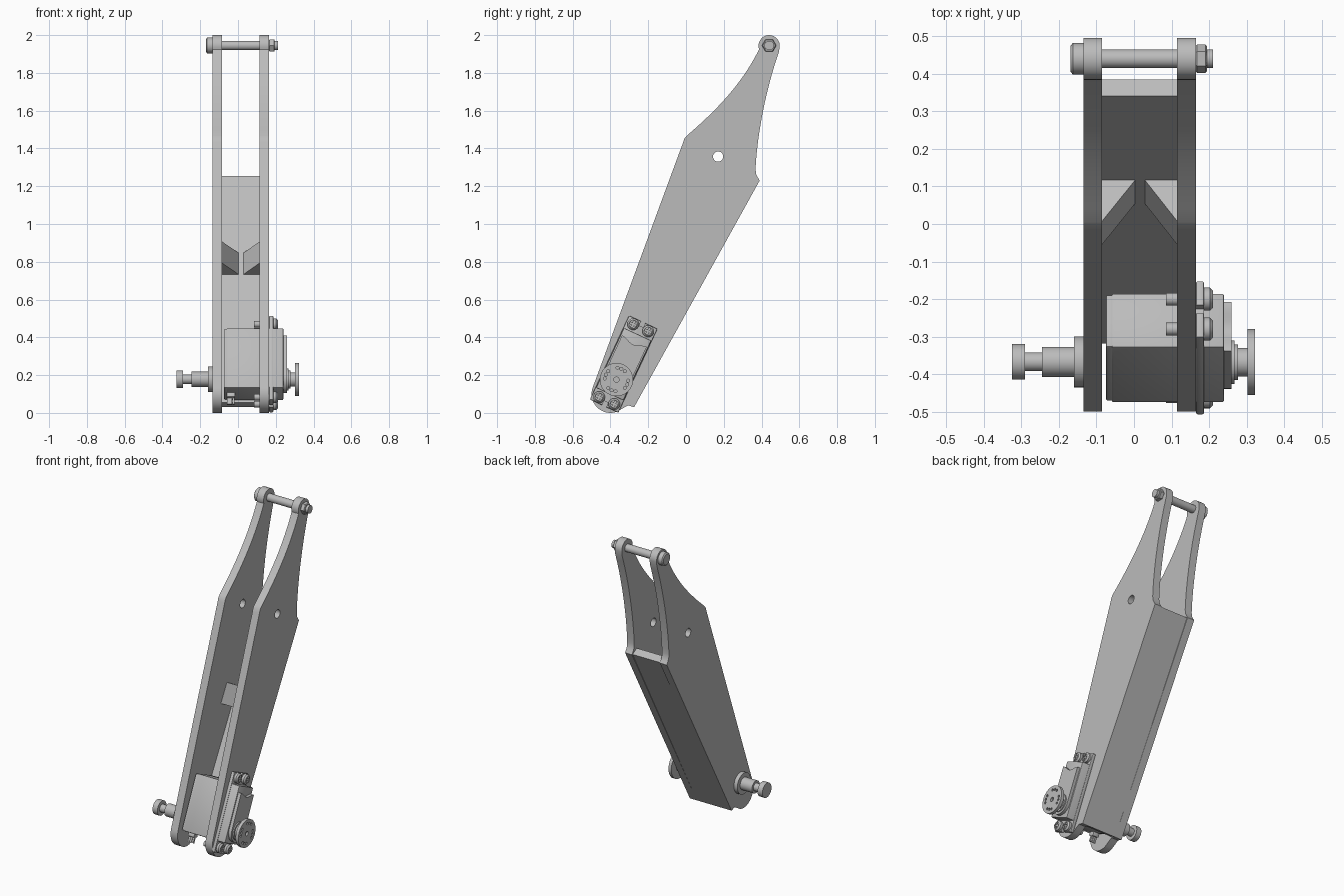
import bpy, bmesh
from math import sin, cos, pi, radians
from mathutils import Matrix, Vector
from mathutils.geometry import interpolate_bezier

if "Cube" in bpy.data.objects:
    bpy.data.objects.remove(bpy.data.objects["Cube"])

gray = bpy.data.materials.new("light gray")
gray.use_nodes = True
gray.diffuse_color = (0.5, 0.5, 0.5, 1)
gray.node_tree.nodes["Principled BSDF"].inputs["Base Color"].default_value = (0.5, 0.5, 0.5, 1)
parts = []


def frame(y, z, tilt):
    return Matrix.Translation((0, y, z)) @ Matrix.Rotation(radians(tilt), 4, 'X')


WORLD = Matrix()
WALL = frame(-0.275, 0.03, -28.8)
SERVO = frame(-0.33, 0.258, -25)
AXLE_Z = -0.09
PLATES = ((-0.135, -0.085), (0.115, 0.165))


def finish(name, bm, mat):
    bmesh.ops.recalc_face_normals(bm, faces=bm.faces)
    bm.transform(mat)
    mesh = bpy.data.meshes.new(name)
    bm.to_mesh(mesh)
    bm.free()
    mesh.materials.append(gray)
    ob = bpy.data.objects.new(name, mesh)
    bpy.context.collection.objects.link(ob)
    parts.append(ob)
    return ob


def add_prism(bm, pts, x0, x1):
    """Extrude a (y, z) outline along x."""
    face = bm.faces.new([bm.verts.new((x0, y, z)) for y, z in pts])
    out = bmesh.ops.extrude_face_region(bm, geom=[face])["geom"]
    bmesh.ops.translate(bm, vec=(x1 - x0, 0, 0),
                        verts=[v for v in out if isinstance(v, bmesh.types.BMVert)])


def prism(name, pts, x0, x1, mat=WORLD, bevel=0):
    bm = bmesh.new()
    add_prism(bm, pts, x0, x1)
    if bevel:
        bmesh.ops.bevel(bm, geom=bm.edges[:], offset=bevel, segments=2, profile=0.5, affect='EDGES')
    return finish(name, bm, mat)


def rect(y0, y1, z0, z1):
    return [(y0, z0), (y1, z0), (y1, z1), (y0, z1)]


def arc(y, z, r, a0, a1, n):
    angles = [radians(a0 + (a1 - a0) * i / n) for i in range(n + 1)]
    return [(y + r * cos(a), z + r * sin(a)) for a in angles]


def circle(y, z, r, n=32):
    return arc(y, z, r, 0, 360 - 360 / n, n - 1)


def curve(*pts):
    return [(p.x, p.y) for p in interpolate_bezier(*[Vector(p) for p in pts], 16)]


def turned(name, rings, y, z, mat=WORLD, n=40):
    """Lathe a list of (x, radius) around an x-parallel axis."""
    bm = bmesh.new()
    loops = [[bm.verts.new((x, py, pz)) for py, pz in circle(y, z, r, n)] for x, r in rings]
    for a, b in zip(loops, loops[1:]):
        for i in range(n):
            j = (i + 1) % n
            bm.faces.new((a[i], a[j], b[j], b[i]))
    bm.faces.new(loops[0])
    bm.faces.new(loops[-1])
    return finish(name, bm, mat)


def cut(ob, outlines, x0, x1, mat=WORLD):
    bm = bmesh.new()
    for pts in outlines:
        add_prism(bm, pts, x0, x1)
    cutter = finish("cutter", bm, mat)
    parts.remove(cutter)
    cutter.hide_render = True
    mod = ob.modifiers.new("holes", 'BOOLEAN')
    mod.operation, mod.solver, mod.object = 'DIFFERENCE', 'EXACT', cutter
    bpy.context.view_layer.objects.active = ob
    bpy.ops.object.modifier_apply(modifier=mod.name)
    bpy.data.objects.remove(cutter)


# Side plates with a swept tip and a round through hole
outline = arc(-0.4, 0.1, 0.1, 290, 160, 16) + [(-0.016, 1.43), (-0.009, 1.452)]
outline += curve((0.005, 1.468), (0.2, 1.635), (0.31, 1.77), (0.387, 1.925))
outline += arc(0.44, 1.944, 0.056, 190, -15, 20)
outline += curve((0.493, 1.915), (0.415, 1.69), (0.375, 1.45), (0.368, 1.29))
outline += [(0.371, 1.265), (0.379, 1.248), (0.39, 1.23), (-0.275, 0.03), (-0.307, 0.04), (-0.335, 0.024)]
for side, (x0, x1) in zip(("right", "left"), PLATES):
    plate = prism(side + "_plate", outline, x0, x1)
    cut(plate, [circle(0.17, 1.357, 0.027)], x0 - 0.05, x1 + 0.05)

# Rear wall and the two triangular gussets behind the plates
prism("rear_wall", rect(-0.05, 0, 0, 1.37), -0.086, 0.116, WALL)
for side, x0, x1 in (("right", -0.085, 0.004), ("left", 0.115, 0.028)):
    bm = bmesh.new()
    low, high = [[bm.verts.new(p) for p in ((x0, -0.049, z), (x1, -0.049, z), (x0, -0.175, z))]
                 for z in (0.775, 0.905)]
    bm.faces.new(low)
    bm.faces.new(high)
    for i in range(3):
        j = (i + 1) % 3
        bm.faces.new((low[i], low[j], high[j], high[i]))
    finish(side + "_gusset", bm, WALL)

# Tip bolt and hex nut
turned("tip_bolt", [(-0.169, 0.034), (-0.163, 0.042), (-0.135, 0.042), (-0.135, 0.025), (0.211, 0.025)],
       0.44, 1.945)
turned("tip_nut", [(0.165, 0.034), (0.168, 0.038), (0.19, 0.038), (0.194, 0.033)], 0.44, 1.945, n=6)

# Pivot stud on the right plate
turned("pivot_stud", [(-0.325, 0.047), (-0.29, 0.047), (-0.29, 0.025), (-0.245, 0.025), (-0.245, 0.04),
                      (-0.16, 0.04), (-0.16, 0.068), (-0.134, 0.068)], -0.367, 0.178)

# Servo case, mounting ears and gear cover with a wavy upper edge
prism("servo_case", rect(-0.08, 0.08, -0.175, 0.175), -0.06, 0.24, SERVO, 0.006)
prism("servo_end_cap", rect(-0.077, 0.077, -0.172, 0.172), -0.075, -0.05, SERVO, 0.006)
ears = prism("servo_ears", rect(-0.083, 0.083, -0.245, 0.245), 0.165, 0.187, SERVO, 0.005)
cut(ears, [rect(-0.012, 0.012, s * 0.25 - 0.03, s * 0.25 + 0.03) for s in (-1, 1)], 0.1, 0.2, SERVO)
wave = [(0.072 - 0.144 * i / 16, 0.125 + 0.01 * cos(2 * pi * i / 16)) for i in range(17)]
prism("gear_cover", [(-0.072, -0.1)] + arc(0, -0.09, 0.072, 180, 360, 20) + wave, 0.235, 0.26, SERVO)

# Four mounting screws with cross recesses
for v in (-0.044, 0.044):
    for u in (-0.213, 0.213):
        screw = turned("mounting_screw", [(0.085, 0.017), (0.187, 0.017), (0.187, 0.031), (0.202, 0.031),
                                          (0.211, 0.022)], v, u, SERVO, 24)
        for a, b in ((0.018, 0.005), (0.005, 0.018)):
            cut(screw, [rect(v - a, v + a, u - b, u + b)], 0.203, 0.25, SERVO)

# Output shaft and the drilled horn disc
turned("output_shaft", [(0.255, 0.058), (0.268, 0.058), (0.268, 0.047), (0.277, 0.047), (0.277, 0.038),
                        (0.305, 0.038)], 0, AXLE_Z, SERVO)
horn = turned("horn_disc", [(0.302, 0.088), (0.322, 0.088)], 0, AXLE_Z, SERVO, 48)
holes = [circle(0, AXLE_Z, 0.014, 16)]
for quarter in range(4):
    for offset in (-20, 0, 20):
        a = radians(quarter * 90 + offset)
        holes.append(circle(0.062 * cos(a), AXLE_Z + 0.062 * sin(a), 0.008, 10))
cut(horn, holes, 0.308, 0.35, SERVO)

# Cable exit with three short wires
prism("cable_boot", rect(-0.02, 0.02, -0.2, -0.17), -0.06, -0.015, SERVO, 0.004)
for i in range(3):
    x = -0.052 + 0.014 * i
    prism("cable_wire", rect(-0.006, 0.006, -0.235, -0.19), x - 0.006, x + 0.006, SERVO)

# Smooth round surfaces, keep edges sharp
bpy.ops.object.select_all(action='DESELECT')
for ob in parts:
    ob.select_set(True)
bpy.context.view_layer.objects.active = parts[0]
bpy.ops.object.shade_smooth_by_angle(angle=radians(30))
